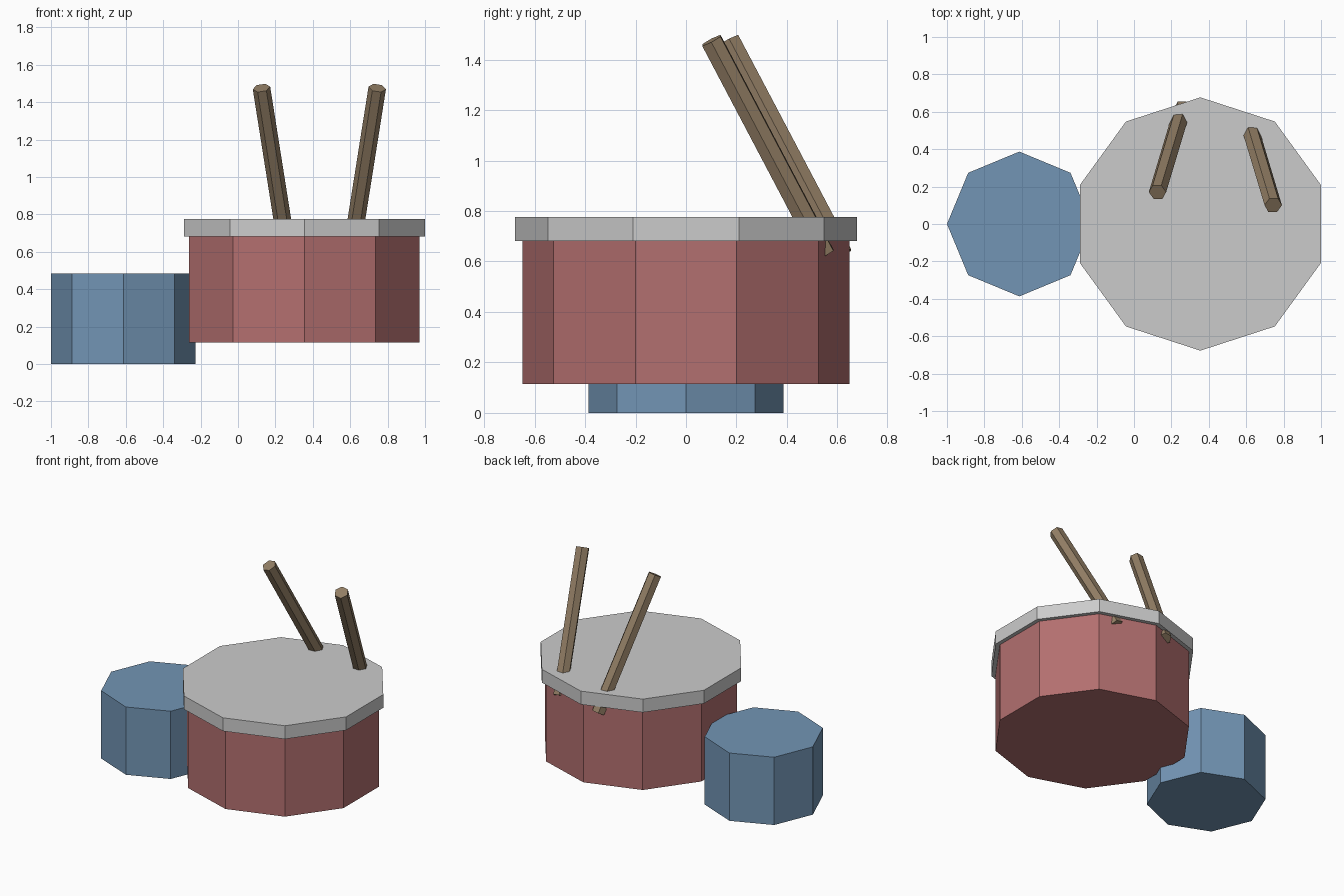
import bpy
from math import sin, cos, pi, radians

if "Cube" in bpy.data.objects:
    bpy.data.objects.remove(bpy.data.objects["Cube"])


def material(name, rgb):
    mat = bpy.data.materials.new(name)
    mat.diffuse_color = (*rgb, 1)
    mat.use_nodes = True
    mat.node_tree.nodes["Principled BSDF"].inputs["Base Color"].default_value = mat.diffuse_color
    return mat


def prism(name, sides, radius, height, base, start=0.0, tilt=(0, 0, 0), mat=None):
    """Flat-sided closed prism whose base centre sits at `base`."""
    angles = [start + 2 * pi * i / sides for i in range(sides)]
    verts = [(radius * cos(a), radius * sin(a), z) for z in (0, height) for a in angles]
    faces = [(i, (i + 1) % sides, (i + 1) % sides + sides, i + sides) for i in range(sides)]
    faces += [tuple(reversed(range(sides))), tuple(range(sides, 2 * sides))]
    mesh = bpy.data.meshes.new(name)
    mesh.from_pydata(verts, [], faces)
    obj = bpy.data.objects.new(name, mesh)
    obj.location = base
    obj.rotation_euler = tilt
    bpy.context.collection.objects.link(obj)
    if mat:
        mesh.materials.append(mat)
    return obj


red = material("drum_red", (0.45, 0.16, 0.16))
blue = material("stool_blue", (0.17, 0.30, 0.46))
wood = material("stick_wood", (0.29, 0.21, 0.13))

# Small octagonal side drum
prism("small_drum", 8, 0.387, 0.483, (-0.613, 0, 0), mat=blue)

# Large ten-sided drum with its overhanging head
prism("large_drum_shell", 10, 0.648, 0.58, (0.355, 0, 0.115), pi / 2)
bpy.data.objects["large_drum_shell"].data.materials.append(red)
prism("large_drum_head", 10, 0.677, 0.095, (0.355, 0, 0.681), pi / 2)

# Pair of hexagonal sticks leaning forward and splayed apart
for side, x, y, splay in (("left", 0.26, 0.618, -9), ("right", 0.61, 0.548, 9)):
    prism(side + "_drumstick", 6, 0.047, 0.969, (x, y, 0.627),
          tilt=(radians(27.5), radians(splay), 0), mat=wood)
